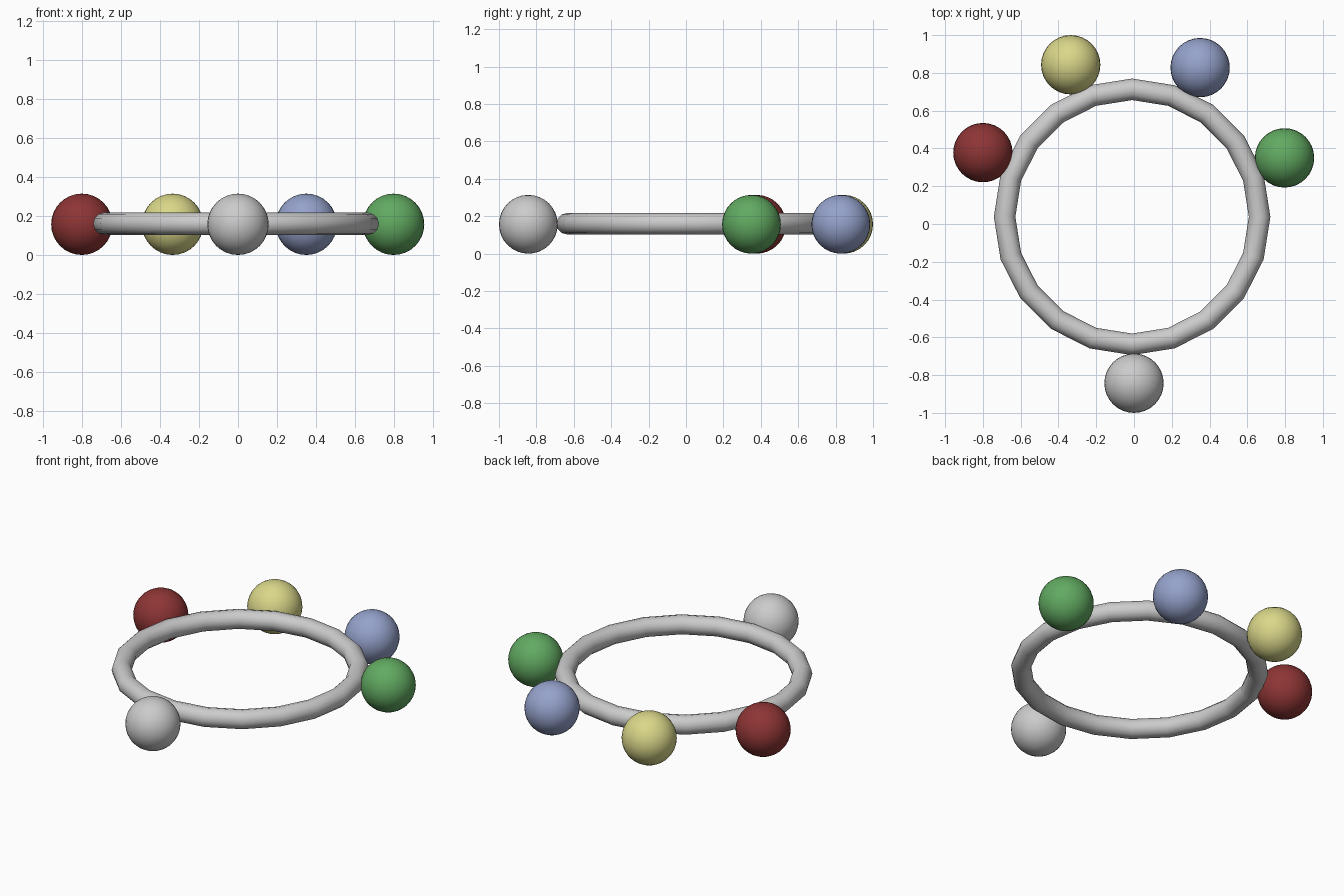
import bpy

if "Cube" in bpy.data.objects:
    bpy.data.objects.remove(bpy.data.objects["Cube"])

R = 0.157  # ball radius, also the height of the centre plane


def smooth(obj, name):
    obj.name = name
    bpy.ops.object.shade_smooth()


def ball(name, x, y, color=None):
    bpy.ops.mesh.primitive_uv_sphere_add(segments=32, ring_count=16,
                                         radius=R, location=(x, y, R))
    obj = bpy.context.object
    smooth(obj, name)
    if color:
        mat = bpy.data.materials.new(name + "_paint")
        mat.diffuse_color = (*color, 1)
        mat.use_nodes = True
        mat.node_tree.nodes["Principled BSDF"].inputs["Base Color"].default_value = mat.diffuse_color
        obj.data.materials.append(mat)


# Twenty-sided ring
bpy.ops.mesh.primitive_torus_add(major_segments=20, minor_segments=12,
                                 major_radius=0.675, minor_radius=0.057,
                                 location=(-0.01, 0.038, 0.16))
smooth(bpy.context.object, "ring")

# Balls around the outside of the ring
ball("front_ball", 0.0, -0.843)
ball("red_ball", -0.80, 0.378, (0.27, 0.035, 0.035))
ball("yellow_ball", -0.335, 0.843, (0.70, 0.68, 0.25))
ball("blue_ball", 0.35, 0.828, (0.30, 0.36, 0.60))
ball("green_ball", 0.797, 0.35, (0.12, 0.40, 0.12))
